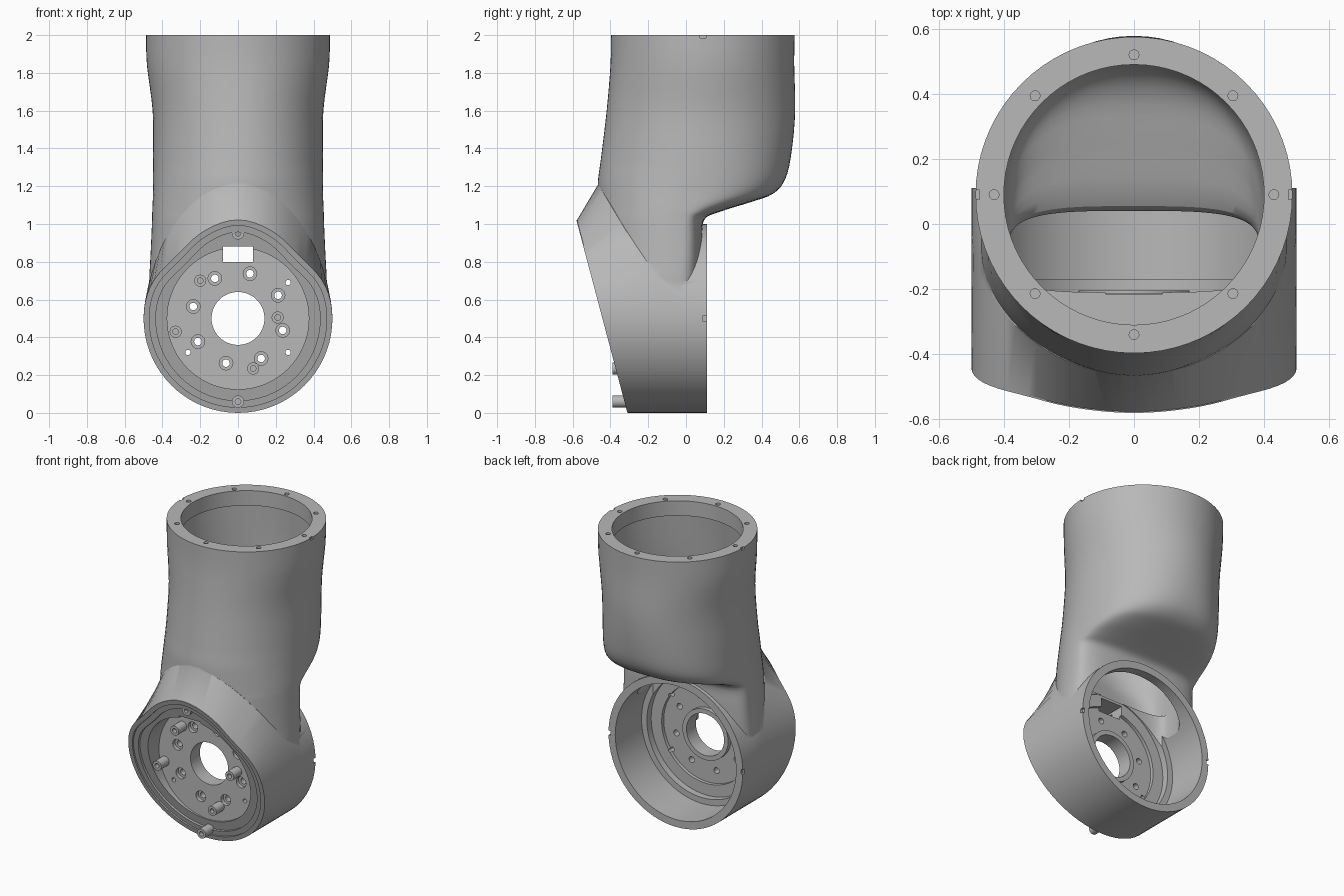
import bpy, bmesh, math
from mathutils import Matrix

if "Cube" in bpy.data.objects:
    bpy.data.objects.remove(bpy.data.objects["Cube"], do_unlink=True)

metal = bpy.data.materials.new("plain_grey")
metal.use_nodes = True
grey = (0.48, 0.48, 0.48, 1)
metal.diffuse_color = grey
metal.node_tree.nodes["Principled BSDF"].inputs["Base Color"].default_value = grey
SEG = 72
MID = 0.5  # height of the barrel axis


def finish(bm, name):
    bmesh.ops.recalc_face_normals(bm, faces=bm.faces)
    mesh = bpy.data.meshes.new(name)
    bm.to_mesh(mesh)
    bm.free()
    mesh.materials.append(metal)
    obj = bpy.data.objects.new(name, mesh)
    bpy.context.collection.objects.link(obj)
    return obj


def skin(name, rings):
    """Closed solid through a list of point rings."""
    bm = bmesh.new()
    loops = [[bm.verts.new(p) for p in ring] for ring in rings]
    n = len(loops[0])
    for a, b in zip(loops, loops[1:]):
        for i in range(n):
            j = (i + 1) % n
            bm.faces.new((a[i], a[j], b[j], b[i]))
    bm.faces.new(loops[0])
    bm.faces.new(loops[-1])
    return finish(bm, name)


def cylinders(name, items, axis="Y"):
    """Separate cylinders in one mesh; each is (x, other, radius, start, end)."""
    bm = bmesh.new()
    for x, v, r, a, b in items:
        mid = (a + b) / 2
        if axis == "Y":
            m = Matrix.Translation((x, mid, v)) @ Matrix.Rotation(math.pi / 2, 4, "X")
        else:
            m = Matrix.Translation((x, v, mid))
        bmesh.ops.create_cone(bm, cap_ends=True, segments=SEG if r > 0.1 else 20,
                              radius1=r, radius2=r, depth=b - a, matrix=m)
    return finish(bm, name)


def boxes(name, items):
    bm = bmesh.new()
    for centre, size in items:
        m = Matrix.Translation(centre) @ Matrix.Diagonal((*size, 1))
        bmesh.ops.create_cube(bm, size=1, matrix=m)
    return finish(bm, name)


def combine(target, tool, operation="DIFFERENCE"):
    mod = target.modifiers.new("cut", "BOOLEAN")
    mod.operation, mod.solver, mod.object = operation, "EXACT", tool
    graph = bpy.context.evaluated_depsgraph_get()
    mesh = bpy.data.meshes.new_from_object(target.evaluated_get(graph))
    target.modifiers.clear()
    target.data = mesh
    bpy.data.objects.remove(tool, do_unlink=True)


def smooth_rows(rows, steps=4):
    """Catmull-Rom interpolation between section descriptions."""
    out = []
    for i in range(len(rows) - 1):
        p0, p1 = rows[max(i - 1, 0)], rows[i]
        p2, p3 = rows[i + 1], rows[min(i + 2, len(rows) - 1)]
        for k in range(steps):
            t = k / steps
            out.append([0.5 * (2 * b + (c - a) * t + (2 * a - 5 * b + 4 * c - d) * t ** 2
                               + (3 * b - a - 3 * c + d) * t ** 3)
                        for a, b, c, d in zip(p0, p1, p2, p3)])
    return out + [rows[-1]]


def section(zf, zb, yf, yb, yc, w, n, square_front):
    """Tilted section: front and back heights, depths, widest depth, half width."""
    ring = []
    for i in range(SEG):
        t = 2 * math.pi * i / SEG
        c, s = math.cos(t), math.sin(t)
        e = 2 / n if s > 0 or square_front else 1
        x = math.copysign(abs(c) ** e, c) * w
        y = yc + (yb - yc if s > 0 else yc - yf) * math.copysign(abs(s) ** e, s)
        f = (y - yf) / (yb - yf)
        ring.append((x, y, zf + (zb - zf) * f))
    return ring


def tube(name, rows, square_front=False):
    return skin(name, [section(*r, square_front) for r in smooth_rows(rows)])


def slant_ring(offset, inset=0.0, radius=None):
    """Tapered outline lying on the sloping front plane."""
    ring = []
    for i in range(SEG):
        a = 2 * math.pi * i / SEG
        phi = math.degrees(min(a, 2 * math.pi - a))
        r = radius or (0.5 - inset - 0.036 * math.exp(-((phi - 45) / 19) ** 2)
                       + 0.022 * math.exp(-(phi / 16) ** 2))
        z = MID + r * math.cos(a)
        ring.append((r * math.sin(a), -0.31 - 0.265 * z + offset, z))
    return ring


def round_ring(y, r):
    return [(r * math.sin(2 * math.pi * i / SEG), y, MID + r * math.cos(2 * math.pi * i / SEG))
            for i in range(SEG)]


def hood_ring():
    """Barrel ring whose upper half leans forward up the front of the tube."""
    ring = []
    for x, y, z in round_ring(-0.04, 0.5):
        up = max(0, (z - MID) / 0.5)
        ring.append((x * (1 - 0.08 * up), y - 0.425 * up, z + 0.21 * up))
    return ring


# Outer shell: bulging upper tube flowing into a flat-backed neck
body = tube("arm_housing", [
    (2.0, 2.0, -0.397, 0.575, 0.09, 0.487, 2),
    (1.84, 1.84, -0.40, 0.573, 0.09, 0.482, 2),
    (1.6, 1.6, -0.42, 0.578, 0.08, 0.452, 2),
    (1.35, 1.39, -0.45, 0.56, 0.06, 0.45, 2.1),
    (1.24, 1.24, -0.465, 0.527, 0.03, 0.45, 2.3),
    (1.17, 1.16, -0.468, 0.46, 0.0, 0.45, 2.6),
    (1.10, 1.115, -0.47, 0.34, -0.02, 0.452, 3),
    (1.06, 1.065, -0.472, 0.18, -0.03, 0.454, 3.3),
    (1.02, 1.02, -0.475, 0.095, -0.04, 0.455, 3.5),
    (0.9, 0.9, -0.48, 0.09, -0.05, 0.46, 3.5),
    (0.8, 0.8, -0.48, 0.09, -0.06, 0.465, 3.5),
    (0.7, 0.7, -0.48, 0.085, -0.07, 0.47, 3.5),
    (0.55, 0.55, -0.43, 0.08, -0.07, 0.47, 3.5)])

# Barrel with the hood that sweeps up from the sloping face to the tube
barrel = skin("barrel", [slant_ring(-0.05), slant_ring(0.004), hood_ring(),
                         round_ring(-0.02, 0.5), round_ring(0.11, 0.5)])
combine(body, barrel, "UNION")
combine(body, skin("front_trim", [slant_ring(-2, radius=1.5), slant_ring(0, radius=1.5)]))

# Hollow interior of the tube, ending in a ledge above the plate
combine(body, tube("tube_void", [
    (1.9, 1.9, -0.34, 0.52, 0.09, 0.43, 2),
    (1.6, 1.6, -0.375, 0.53, 0.08, 0.41, 2),
    (1.35, 1.43, -0.40, 0.515, 0.06, 0.405, 2.1),
    (1.25, 1.28, -0.41, 0.48, 0.03, 0.40, 2.3),
    (1.19, 1.20, -0.40, 0.40, 0.0, 0.395, 2.6),
    (1.12, 1.15, -0.38, 0.25, -0.04, 0.39, 2.8),
    (1.05, 1.08, -0.35, 0.055, -0.08, 0.385, 3.4),
    (0.97, 0.97, -0.32, 0.05, -0.1, 0.385, 4),
    (0.9, 0.9, -0.315, 0.05, -0.1, 0.385, 4)], True))

# Passage from the neck down into the barrel
combine(body, skin("neck_void", [section(z, z, -0.21, 0.047, -0.1, 0.383, 4, True)
                                 for z in (0.96, 0.45)]))
combine(body, cylinders("mouth", [(0, 0.09, 0.40, 1.8, 2.1)], "Z"))

# Back opening, with a step near the plate
for radius, depth in ((0.45, -0.17), (0.41, -0.215)):
    combine(body, cylinders("back_bore", [(0, MID, radius, depth, 0.3)]))

# Stepped front recess and round pocket
for inset, depth in ((0.03, 0.012), (0.065, 0.03)):
    combine(body, skin("front_step", [slant_ring(-0.3, inset), slant_ring(depth, inset)]))
combine(body, cylinders("front_pocket", [(0, MID, 0.375, -0.9, -0.2)]))

# Screw holes in the top rim, alignment notches and cable window
rim = [(0.43 * math.cos(k * math.pi / 4), 0.09 + 0.43 * math.sin(k * math.pi / 4),
        0.015, 1.96, 2.05) for k in range(8)]
combine(body, cylinders("rim_holes", rim, "Z"))
combine(body, boxes("notches", [((s * x, y, z), (0.03, 0.03, 0.03)) for s in (-1, 1)
                                for x, y, z in ((0.49, 0.09, 2.0), (0.5, 0.105, MID))]))
window = [((0, -0.4, 0.84), (0.16, 0.5, 0.08))]
combine(body, boxes("window_cut", window))

# Mounting plate inside the barrel
plate = cylinders("mounting_plate", [(0, MID, 0.39, -0.305, -0.212)])
combine(plate, cylinders("plate_recess", [(0, MID, 0.33, -0.235, -0.1)]))
combine(plate, cylinders("hub", [(0, MID, 0.17, -0.27, -0.205)]), "UNION")
bolts = [(0.245 * math.cos(math.radians(30 + 45 * k)),
          MID + 0.245 * math.sin(math.radians(30 + 45 * k))) for k in range(8)]
combine(plate, cylinders("counterbores", [(x, z, 0.036, -0.4, -0.28) for x, z in bolts]))
bores = [(x, z, 0.02, -0.4, 0) for x, z in bolts]
bores += [(x, z, 0.014, -0.4, 0) for x, z in ((0.265, 0.69), (0.265, 0.32), (-0.265, 0.32))]
combine(plate, cylinders("bores", bores + [(0, MID, 0.14, -0.4, 0)]))
combine(plate, boxes("window_cut", window))

# Hollow locating pins
spots = [(-0.2, 0.7, -0.29, -0.39), (0.21, 0.505, -0.29, -0.39), (0.08, 0.235, -0.29, -0.39),
         (-0.33, 0.43, -0.29, -0.39), (0, 0.06, -0.27, -0.39), (0, 0.95, -0.5, -0.55)]
pins = cylinders("locating_pins", [(x, z, 0.032, tip, base) for x, z, base, tip in spots])
combine(pins, cylinders("pin_holes", [(x, z, 0.015, tip - 0.1, tip + 0.03)
                                      for x, z, base, tip in spots]))

# Smooth shading with crisp edges
bpy.ops.object.select_all(action="DESELECT")
for obj in (body, plate, pins):
    obj.select_set(True)
    bpy.context.view_layer.objects.active = obj
bpy.ops.object.shade_smooth_by_angle(angle=math.radians(30))
